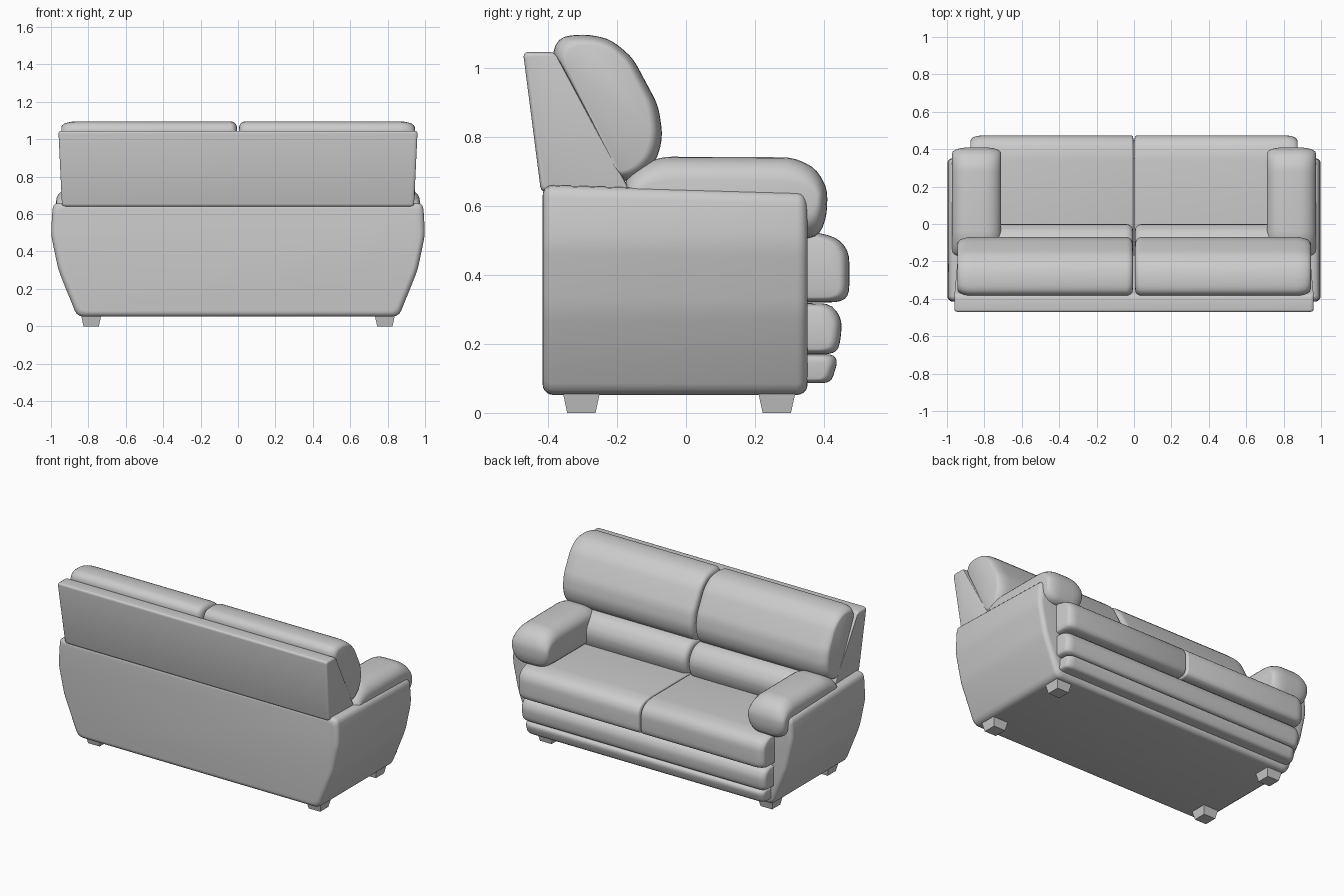
import bpy, bmesh, math
from mathutils import Vector

if "Cube" in bpy.data.objects:
    bpy.data.objects.remove(bpy.data.objects["Cube"])


def fillet(pts, r):
    """Round every corner of a closed 2D outline."""
    out = []
    for i, p in enumerate(pts):
        p = Vector(p)
        a, b = Vector(pts[i - 1]) - p, Vector(pts[(i + 1) % len(pts)]) - p
        s = p + a.normalized() * min(r, a.length * 0.45)
        e = p + b.normalized() * min(r, b.length * 0.45)
        for t in (0, 0.33, 0.67, 1):
            out.append(s * (1 - t) ** 2 + p * 2 * t * (1 - t) + e * t * t)
    return out


def loft(name, pts, lo, hi, r_lo, r_hi, shrink, axis='x', corner=0.03, steps=5):
    """Extrude an outline from lo to hi, with rounded ends."""
    pts = fillet(pts, corner)
    us, vs = [p.x for p in pts], [p.y for p in pts]
    cu, cv = (min(us) + max(us)) / 2, (min(vs) + max(vs)) / 2
    hu, hv = (max(us) - min(us)) / 2, (max(vs) - min(vs)) / 2
    angs = [i / steps * math.pi / 2 for i in range(steps + 1)]
    stations = [(lo + r_lo * (1 - math.sin(a)), 1 - math.cos(a)) for a in reversed(angs)]
    stations = [(lo + r_lo * (1 - math.cos(a)), 1 - math.sin(a)) for a in angs]
    stations += [(hi - r_hi * (1 - math.cos(a)), 1 - math.sin(a)) for a in reversed(angs)]
    bm = bmesh.new()
    rings = []
    for w, k in stations:
        ring = []
        for p in pts:
            u = cu + (p.x - cu) * (1 - k * shrink[0] / hu)
            v = cv + (p.y - cv) * (1 - k * shrink[1] / hv)
            ring.append(bm.verts.new((w, u, v) if axis == 'x' else (u, w, v)))
        rings.append(ring)
    n = len(pts)
    for a, b in zip(rings, rings[1:]):
        for i in range(n):
            bm.faces.new((a[i], a[(i + 1) % n], b[(i + 1) % n], b[i]))
    bm.faces.new(rings[0])
    bm.faces.new(rings[-1])
    return finish(name, bm)


def finish(name, bm):
    bmesh.ops.recalc_face_normals(bm, faces=bm.faces)
    me = bpy.data.meshes.new(name)
    bm.to_mesh(me)
    bm.free()
    ob = bpy.data.objects.new(name, me)
    bpy.context.collection.objects.link(ob)
    return ob


def both_sides(name, pts, lo, hi, r_lo, r_hi, shrink, **kw):
    loft(name + "_right", pts, lo, hi, r_lo, r_hi, shrink, **kw)
    loft(name + "_left", pts, -hi, -lo, r_hi, r_lo, shrink, **kw)


# Body: flared shell, hollowed for the seat
half = [(0.86, 0.052), (0.96, 0.30), (1.0, 0.49), (0.99, 0.66)]
body = loft("body_shell", half + [(-x, z) for x, z in reversed(half)],
            -0.415, 0.352, 0.03, 0.03, (0.03, 0.03), axis='y', corner=0.035)
for v in body.data.vertices:
    if v.co.z > 0.55:
        v.co.z -= 0.022 * (v.co.y + 0.41) / 0.76
bm = bmesh.new()
bmesh.ops.create_cube(bm, size=1)
for v in bm.verts:
    v.co = (v.co.x * 1.5, 0.175 + v.co.y * 0.85, 0.79 + v.co.z * 0.9)
cutter = finish("seat_well_cutter", bm)
cutter.hide_render = True
mod = body.modifiers.new("seat_well", 'BOOLEAN')
mod.operation, mod.object = 'DIFFERENCE', cutter
bpy.context.view_layer.objects.active = body
bpy.ops.object.modifier_apply(modifier=mod.name)
bpy.data.objects.remove(cutter)

# Back frame, a little wider at the top
frame = loft("back_frame", [(-0.42, 0.64), (-0.472, 1.045), (-0.38, 1.045), (-0.16, 0.64)],
             -0.96, 0.96, 0.02, 0.02, (0.012, 0.012), corner=0.015)
for v in frame.data.vertices:
    v.co.x *= 0.98 + 0.02 * (v.co.z - 0.64) / 0.4

# Back and lumbar cushions
both_sides("back_cushion", [(-0.39, 1.04), (-0.365, 1.09), (-0.29, 1.097), (-0.22, 1.083),
                            (-0.155, 1.03), (-0.08, 0.89), (-0.067, 0.80), (-0.085, 0.73),
                            (-0.13, 0.685), (-0.19, 0.665)],
           0.006, 0.945, 0.035, 0.08, (0.035, 0.03))
both_sides("lumbar_cushion", [(-0.26, 0.48), (-0.26, 0.72), (-0.06, 0.71), (0.0, 0.64),
                              (0.0, 0.56), (-0.04, 0.48)],
           0.006, 0.79, 0.04, 0.06, (0.03, 0.03), corner=0.05)

# Seat cushions and front bands
both_sides("seat_cushion", [(-0.25, 0.32), (-0.25, 0.525), (0.37, 0.525), (0.44, 0.507),
                            (0.473, 0.465), (0.473, 0.34), (0.445, 0.32)],
           0.002, 0.875, 0.012, 0.06, (0.03, 0.015))
loft("middle_front_band", [(0.1, 0.17), (0.1, 0.32), (0.42, 0.317), (0.453, 0.27),
                           (0.445, 0.19), (0.425, 0.17)],
     -0.87, 0.87, 0.05, 0.05, (0.03, 0.015))
loft("lower_front_band", [(0.1, 0.085), (0.1, 0.17), (0.425, 0.17), (0.44, 0.15),
                          (0.42, 0.087)],
     -0.85, 0.85, 0.05, 0.05, (0.03, 0.012), corner=0.02)

# Arm pads rolling down over the front
both_sides("arm_pad", [(-0.18, 0.5), (-0.18, 0.67), (-0.14, 0.715), (-0.07, 0.742),
                       (0.31, 0.74), (0.375, 0.71), (0.41, 0.65), (0.408, 0.57),
                       (0.385, 0.51), (0.3, 0.5)],
           0.71, 0.972, 0.09, 0.09, (0.03, 0.07), steps=6)

# Tapered feet
for y, yn in ((-0.303, "back"), (0.263, "front")):
    for x, xn in ((-0.785, "left"), (0.785, "right")):
        bm = bmesh.new()
        bmesh.ops.create_cube(bm, size=2)
        for v in bm.verts:
            s = 0.054 if v.co.z > 0 else 0.041
            v.co = (x + v.co.x * s, y + v.co.y * s, 0.06 if v.co.z > 0 else 0)
        finish(f"{yn}_{xn}_foot", bm)

bpy.ops.object.select_all(action='SELECT')
bpy.context.view_layer.objects.active = body
bpy.ops.object.shade_smooth_by_angle(angle=math.radians(40))
